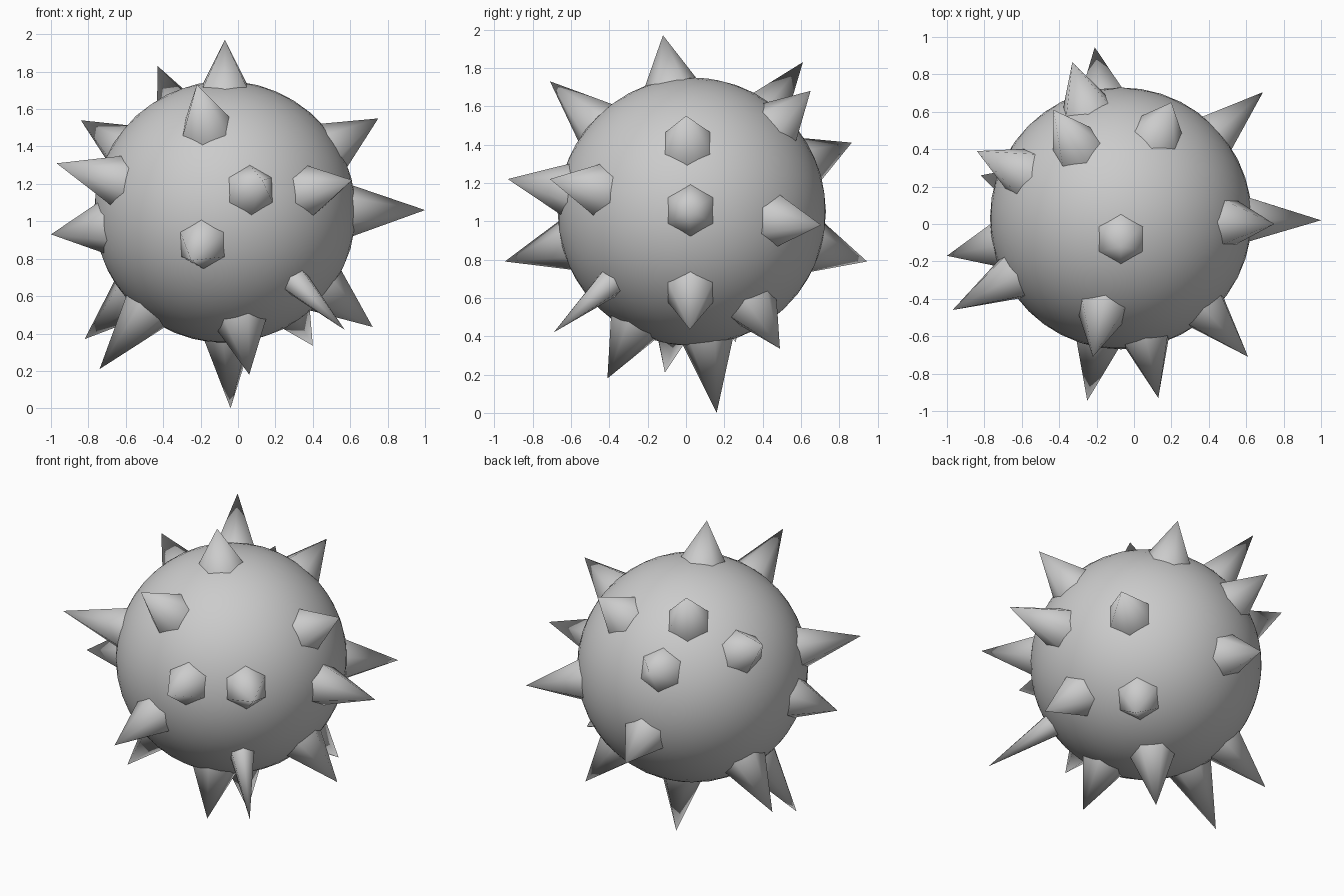
import bpy, bmesh
from mathutils import Vector, Matrix

if "Cube" in bpy.data.objects:
    bpy.data.objects.remove(bpy.data.objects["Cube"])

CENTER = Vector((-0.07, 0.03, 1.05))
RADIUS = 0.70

# Tip position of every spike
TIPS = [
    # upper
    (-0.07, -0.12, 1.97), (-0.22, -0.71, 1.73), (0.20, 0.65, 1.68),
    (-0.43, 0.61, 1.83), (0.75, 0.0, 1.55), (-0.84, 0.39, 1.54),
    # middle
    (0.13, -0.93, 1.22), (-0.25, -0.945, 0.79), (0.61, -0.71, 1.22),
    (-0.21, 0.945, 0.79), (-0.33, 0.865, 1.41), (0.69, 0.705, 0.98),
    (1.0, 0.02, 1.06), (-0.97, -0.46, 1.31), (-1.0, -0.17, 0.93),
    # lower
    (0.06, -0.41, 0.18), (-0.74, -0.11, 0.21), (-0.04, 0.16, 0.0),
    (0.40, 0.49, 0.335), (0.72, 0.02, 0.435), (-0.82, 0.26, 0.37),
]
NARROW_TIP = (0.57, -0.69, 0.42)


def make_object(name, bm):
    mesh = bpy.data.meshes.new(name)
    bm.to_mesh(mesh)
    bm.free()
    for p in mesh.polygons:
        p.use_smooth = True
    obj = bpy.data.objects.new(name, mesh)
    bpy.context.collection.objects.link(obj)
    return obj


def add_spike(bm, tip, radius, sides=6):
    """Open pyramid from just under the ball surface out to the tip."""
    axis = Vector(tip) - CENTER
    length = axis.length
    base = 0.66
    r = radius * (length - base) / (length - 0.685)
    depth = length - base
    rot = axis.to_track_quat('Z', 'Y').to_matrix().to_4x4()
    mid = CENTER + axis.normalized() * (base + depth / 2)
    bmesh.ops.create_cone(bm, cap_ends=False, segments=sides, radius1=r,
                          radius2=0.0, depth=depth,
                          matrix=Matrix.Translation(mid) @ rot)


# Round body
bm = bmesh.new()
bmesh.ops.create_icosphere(bm, subdivisions=4, radius=RADIUS,
                           matrix=Matrix.Translation(CENTER))
make_object("ball", bm)

# Spikes
bm = bmesh.new()
for t in TIPS:
    add_spike(bm, t, 0.135)
add_spike(bm, NARROW_TIP, 0.08)
bmesh.ops.remove_doubles(bm, verts=bm.verts, dist=0.0001)
make_object("spikes", bm)
